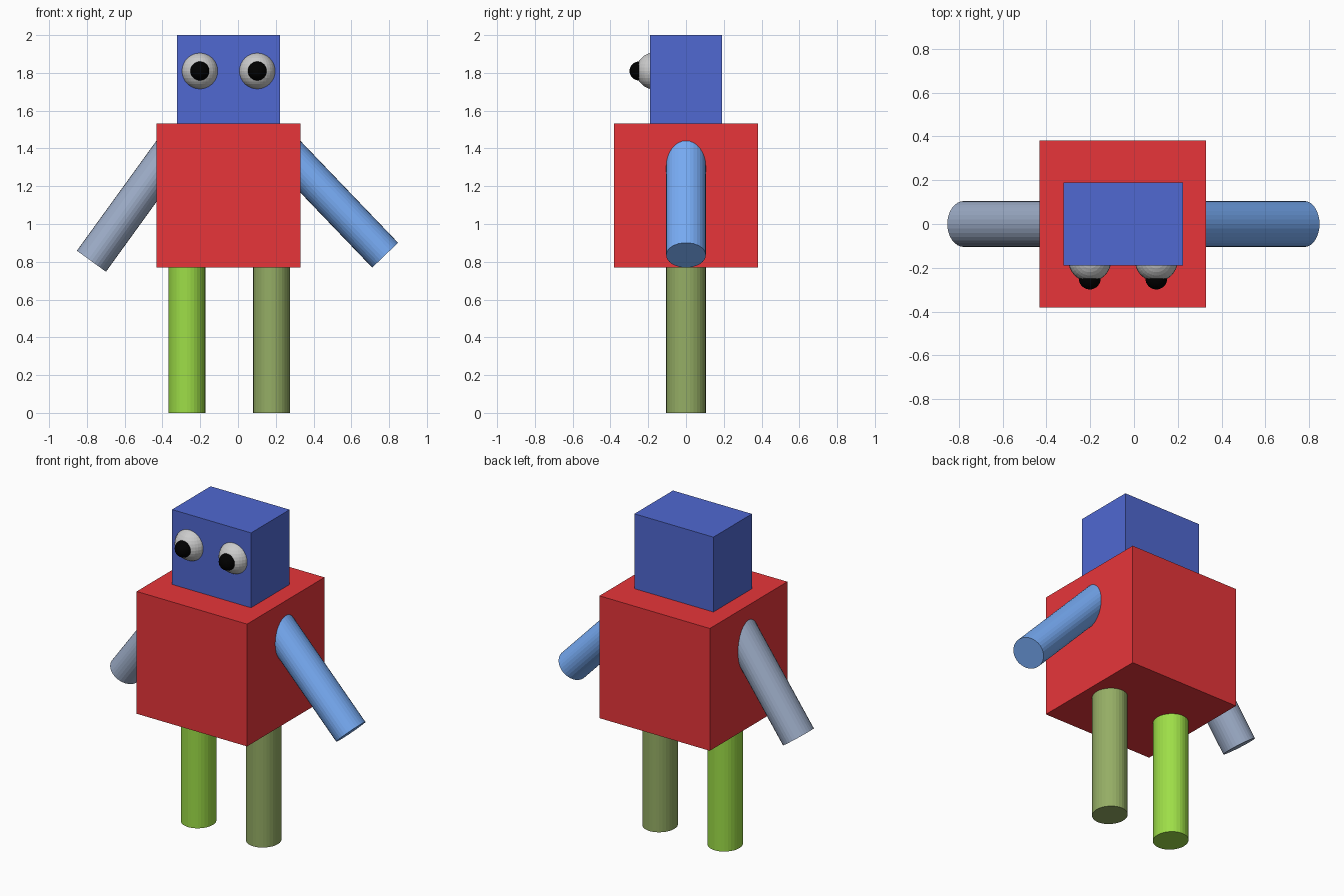
import bpy
from math import atan2
from mathutils import Vector

if "Cube" in bpy.data.objects:
    bpy.data.objects.remove(bpy.data.objects["Cube"])


def finish(name, color=None):
    ob = bpy.context.object
    ob.name = name
    if color:
        mat = bpy.data.materials.new(name + "_color")
        mat.diffuse_color = (*color, 1)
        mat.use_nodes = True
        mat.node_tree.nodes["Principled BSDF"].inputs["Base Color"].default_value = mat.diffuse_color
        ob.data.materials.append(mat)
    return ob


def box(name, lo, hi, color):
    lo, hi = Vector(lo), Vector(hi)
    bpy.ops.mesh.primitive_cube_add(size=1, location=(lo + hi) / 2)
    finish(name, color).scale = hi - lo


def limb(name, end, direction, length, rx, ry, color):
    # elliptical cylinder starting at its free end, leaning in the XZ plane
    d = Vector(direction).normalized()
    bpy.ops.mesh.primitive_cylinder_add(
        vertices=32, radius=1, depth=1,
        location=Vector(end) + d * length / 2,
        rotation=(0, atan2(d.x, d.z), 0))
    finish(name, color).scale = (rx, ry, length)


def ball(name, center, radius, color=None):
    bpy.ops.mesh.primitive_uv_sphere_add(
        segments=32, ring_count=16, radius=radius, location=center)
    finish(name, color)


# Torso and head
box("torso", (-0.432, -0.382, 0.77), (0.33, 0.382, 1.533), (0.8, 0.036, 0.042))
box("head", (-0.322, -0.19, 1.533), (0.223, 0.19, 2.0), (0.08, 0.14, 0.64))

# Eyes with pupils
for side, x in (("right", -0.202), ("left", 0.102)):
    ball(side + "_eye", (x, -0.166, 1.81), 0.098)
    ball(side + "_pupil", (x, -0.249, 1.81), 0.05, (0.0, 0.0, 0.0))

# Legs
for side, x, color in (("right", -0.271, (0.34, 0.73, 0.064)),
                       ("left", 0.178, (0.30, 0.42, 0.13))):
    limb(side + "_leg", (x, 0, 0), (0, 0, 1), 0.79, 0.098, 0.105, color)

# Arms, running from the hand end up into the torso
limb("right_arm", (-0.776, 0, 0.803), (0.586, 0, 0.81), 0.78, 0.095, 0.105,
     (0.34, 0.42, 0.58))
limb("left_arm", (0.779, 0, 0.835), (-0.692, 0, 0.722), 0.78, 0.095, 0.105,
     (0.19, 0.42, 0.93))
